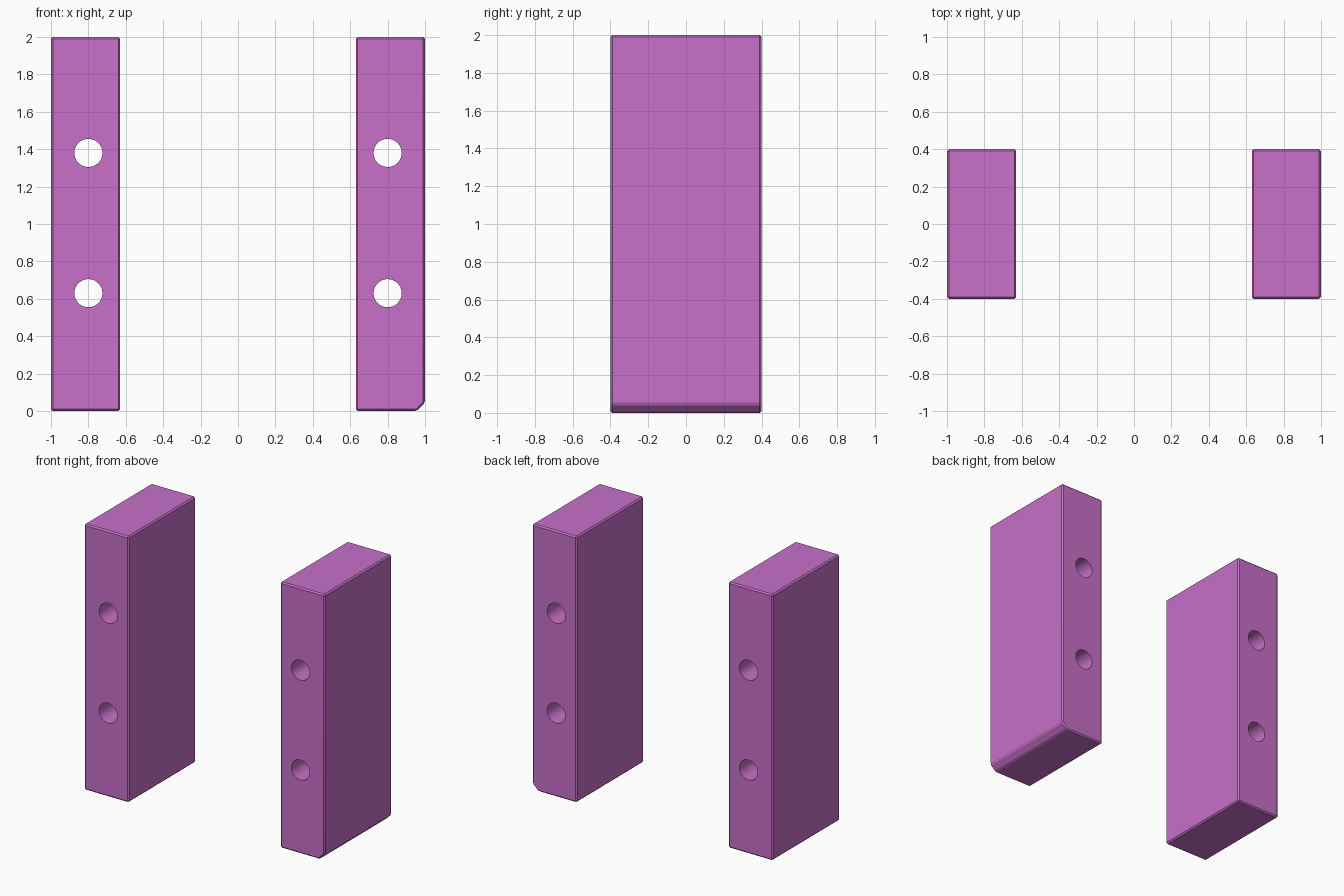
import bpy, bmesh, math

if "Cube" in bpy.data.objects:
    bpy.data.objects.remove(bpy.data.objects["Cube"])

mat = bpy.data.materials.new("orchid")
mat.diffuse_color = (0.58, 0.16, 0.58, 1)
mat.use_nodes = True
mat.node_tree.nodes["Principled BSDF"].inputs["Base Color"].default_value = mat.diffuse_color

DEPTH = 0.4          # half depth along y
HOLE_R = 0.075
HOLE_Z = (0.63, 1.38)


def block(name, profile, hole_x):
    # Extrude the front profile through the depth and chamfer all edges
    bm = bmesh.new()
    face = bm.faces.new([bm.verts.new((x, -DEPTH, z)) for x, z in profile])
    ext = bmesh.ops.extrude_face_region(bm, geom=[face])
    for v in ext["geom"]:
        if isinstance(v, bmesh.types.BMVert):
            v.co.y = DEPTH
    bmesh.ops.recalc_face_normals(bm, faces=bm.faces)
    bmesh.ops.bevel(bm, geom=bm.edges[:], offset=0.01, segments=1,
                    affect='EDGES')
    bmesh.ops.recalc_face_normals(bm, faces=bm.faces)
    me = bpy.data.meshes.new(name)
    bm.to_mesh(me)
    bm.free()
    me.materials.append(mat)
    obj = bpy.data.objects.new(name, me)
    bpy.context.collection.objects.link(obj)
    bpy.context.view_layer.objects.active = obj

    # Two through holes from front to back
    for z in HOLE_Z:
        bpy.ops.mesh.primitive_cylinder_add(
            vertices=64, radius=HOLE_R, depth=1.2,
            location=(hole_x, 0, z), rotation=(math.pi / 2, 0, 0))
        cutter = bpy.context.object
        cutter.name = "hole_cutter"
        cutter.hide_render = True
        cutter.data.materials.append(mat)
        mod = obj.modifiers.new("hole", 'BOOLEAN')
        mod.operation = 'DIFFERENCE'
        mod.solver = 'EXACT'
        mod.object = cutter
        bpy.context.view_layer.objects.active = obj
        bpy.ops.object.modifier_apply(modifier=mod.name)
        bpy.data.objects.remove(cutter)

    bpy.ops.object.select_all(action='DESELECT')
    obj.select_set(True)
    bpy.context.view_layer.objects.active = obj
    bpy.ops.object.shade_smooth_by_angle(angle=math.radians(20))
    return obj


# Left block: plain rectangle
block("left_block", [(-1, 0), (-0.63, 0), (-0.63, 2), (-1, 2)], -0.8)

# Right block: larger chamfer on the lower outer edge
block("right_block", [(0.63, 0), (0.955, 0), (1, 0.045), (1, 2), (0.63, 2)], 0.8)
